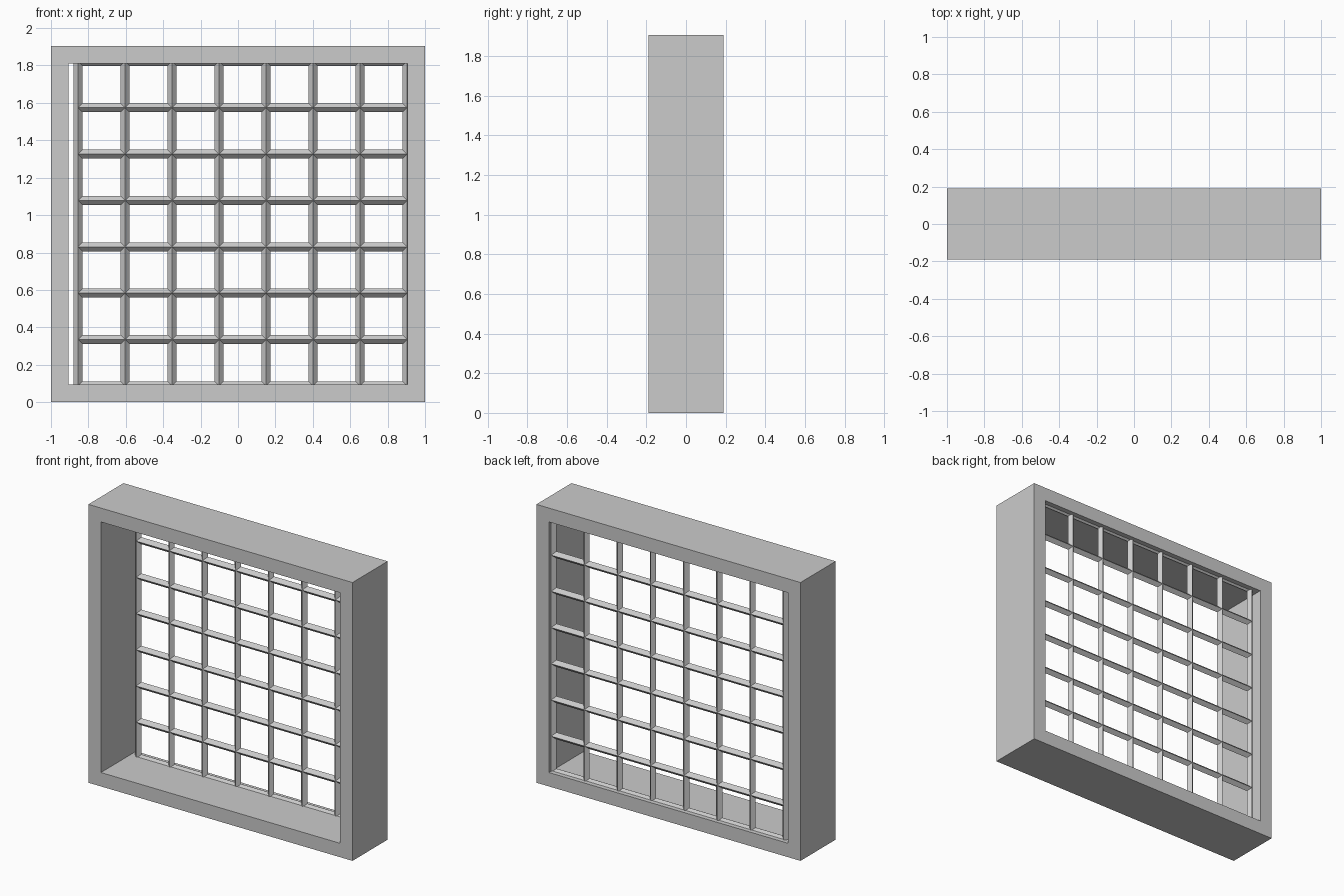
import bpy, bmesh

if "Cube" in bpy.data.objects:
    bpy.data.objects.remove(bpy.data.objects["Cube"])

WIDTH, HEIGHT, DEPTH, BORDER = 2.0, 1.905, 0.38, 0.095


def finish(name, bm):
    bmesh.ops.recalc_face_normals(bm, faces=bm.faces)
    mesh = bpy.data.meshes.new(name)
    bm.to_mesh(mesh)
    bm.free()
    obj = bpy.data.objects.new(name, mesh)
    bpy.context.collection.objects.link(obj)
    return obj


# Deep rectangular surround: mitred front border, extruded backwards
bm = bmesh.new()


def rect(inset):
    x = WIDTH / 2 - inset
    return [bm.verts.new((px, -DEPTH / 2, pz)) for px, pz in
            ((-x, inset), (x, inset), (x, HEIGHT - inset), (-x, HEIGHT - inset))]


outer, inner = rect(0), rect(BORDER)
for i in range(4):
    j = (i + 1) % 4
    bm.faces.new((outer[i], outer[j], inner[j], inner[i]))
ext = bmesh.ops.extrude_face_region(bm, geom=bm.faces[:], use_keep_orig=True)
bmesh.ops.translate(bm, vec=(0, DEPTH, 0),
                    verts=[v for v in ext["geom"] if isinstance(v, bmesh.types.BMVert)])
finish("window_frame", bm)

# Lattice: a 7 x 7 sheet turned into diamond-section bars near the back
CELLS, X0, X1, Z0, Z1, GRID_Y = 7, -0.855, 0.904, 0.087, 1.822, 0.143
bm = bmesh.new()
pts = [[bm.verts.new((X0 + (X1 - X0) * i / CELLS, GRID_Y, Z0 + (Z1 - Z0) * k / CELLS))
        for i in range(CELLS + 1)] for k in range(CELLS + 1)]
for k in range(CELLS):
    for i in range(CELLS):
        bm.faces.new((pts[k][i], pts[k][i + 1], pts[k + 1][i + 1], pts[k + 1][i]))
lattice = finish("lattice_bars", bm)
wire = lattice.modifiers.new("bars", "WIREFRAME")
wire.thickness = 0.048
wire.use_boundary = True
wire.use_even_offset = True
wire.offset = 0
